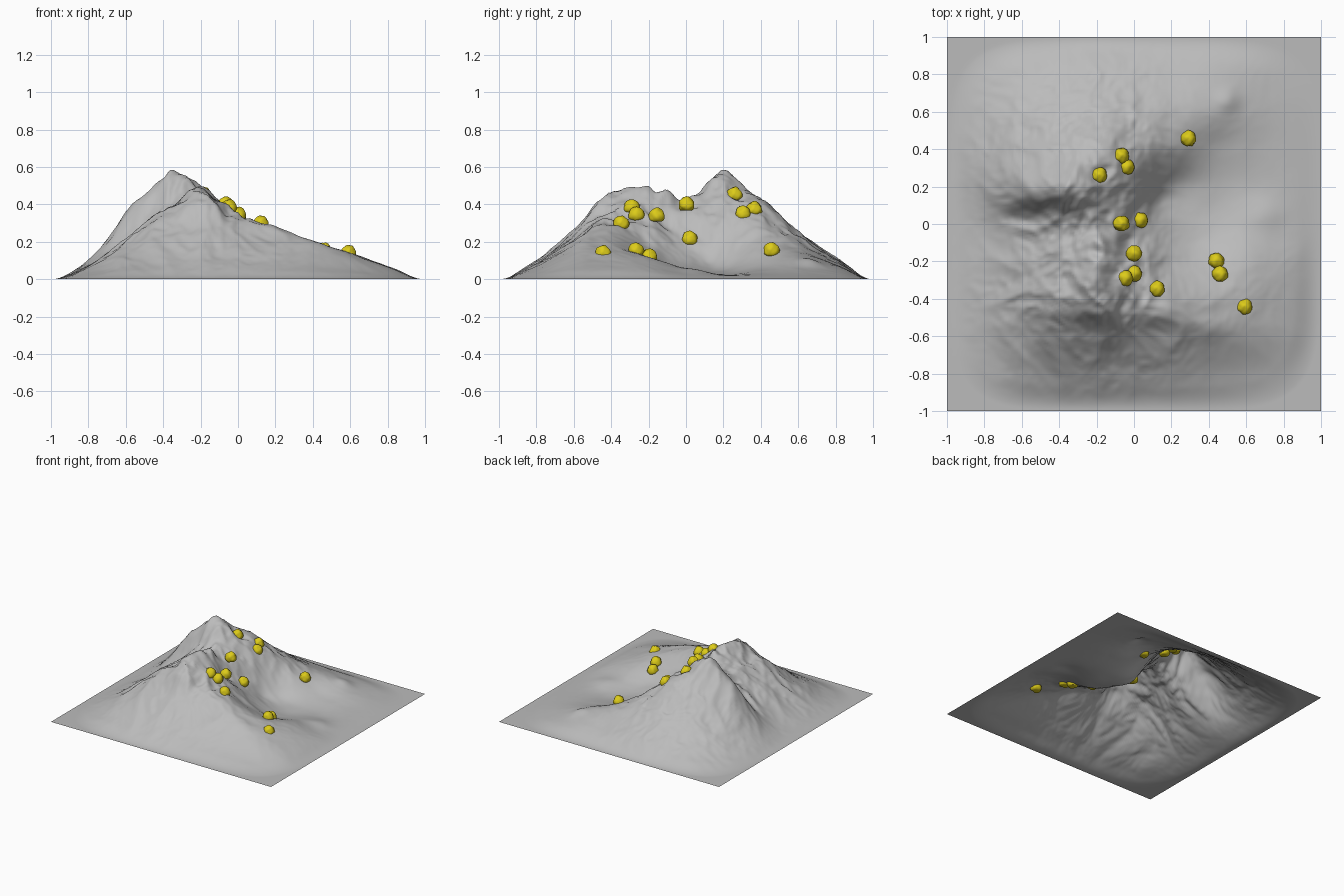
import bpy, bmesh, math, random
from mathutils import Vector, noise

if "Cube" in bpy.data.objects:
    bpy.data.objects.remove(bpy.data.objects["Cube"])

random.seed(4)

def material(name, rgb):
    m = bpy.data.materials.new(name)
    m.diffuse_color = (*rgb, 1)
    m.use_nodes = True
    m.node_tree.nodes["Principled BSDF"].inputs["Base Color"].default_value = m.diffuse_color
    return m

GREY = material("grey rock", (0.50, 0.50, 0.50))
YELLOW = material("yellow", (0.72, 0.60, 0.01))

# Coarse heights in hundredths, 0.2 apart: rows y = 0.8 .. -0.8, columns x = -0.8 .. 0.8
HEIGHTS = [
    [2, 6, 9.5, 11.5, 10, 8, 7, 4, 1],
    [5, 14, 22, 25, 22, 16, 12, 6, 2],
    [8, 23, 36, 42, 31, 18, 7.5, 4, 2],
    [10, 35, 54, 50, 30, 8, 3.5, 2.5, 2],
    [7, 21, 35, 42, 24, 9.5, 4.5, 5.5, 3],
    [7, 20, 35, 47, 33, 18, 12, 11.5, 6],
    [7, 21, 35, 44, 34, 27, 20, 14, 7],
    [5, 15, 23, 26, 22, 20, 16, 12, 6],
    [2, 6, 9, 10, 9, 8, 6.5, 4.5, 2],
]
# Local crests and hollows: x, y, height, radius x, radius y
BUMPS = [(-0.32, 0.2, 0.025, 0.08, 0.08), (-0.2, -0.49, 0.04, 0.12, 0.06),
         (-0.08, 0.0, 0.04, 0.05, 0.08), (0.12, -0.49, 0.02, 0.15, 0.06),
         (0.5, 0.66, 0.02, 0.06, 0.06), (-0.5, 0.05, -0.02, 0.15, 0.05),
         (-0.2, -0.1, 0.03, 0.08, 0.05), (0.12, 0.12, -0.03, 0.08, 0.08),
         (0.35, -0.1, -0.012, 0.1, 0.07), (0.7, 0.05, 0.015, 0.1, 0.08),
         (-0.17, 0.25, -0.04, 0.06, 0.06), (0.36, -0.55, 0.025, 0.16, 0.07),
         (-0.19, -0.29, 0.03, 0.07, 0.1)]

def cell(i, j):
    return HEIGHTS[j][i] / 100 if 0 <= i < 9 and 0 <= j < 9 else 0

def cubic(a, b, c, d, t):
    return b + 0.5 * t * (c - a + t * (2*a - 5*b + 4*c - d + t * (3*(b - c) + d - a)))

def height(x, y):
    u, v = (x + 0.8) / 0.2, (0.8 - y) / 0.2
    i, j = math.floor(u), math.floor(v)
    rows = [cubic(*[cell(i + k, j + r) for k in (-1, 0, 1, 2)], u - i) for r in (-1, 0, 1, 2)]
    h = cubic(*rows, v - j)
    for bx, by, a, rx, ry in BUMPS:
        h += a * math.exp(-((x - bx) / rx) ** 2 - ((y - by) / ry) ** 2)
    # Worn gullies and crags, strongest high on the slopes and to the west
    rough = max(0, min(1, h / 0.35)) * (1.0 if x < 0 else max(0.35, 1 - 2 * x))
    w = noise.noise(Vector((x * 3, y * 3, 5))) * 0.1
    p = Vector((x + w, y - w, 0))
    crag = sum(abs(noise.noise(p * f + Vector((3, 7, f)))) * a
               for f, a in ((5, 1), (10, 0.6), (22, 0.25)))
    h += rough * 0.055 * (0.38 - crag)
    # Fade to the flat, round-cornered border
    edge = (abs(x) ** 5 + abs(y) ** 5) ** 0.2
    t = max(0, min(1, (0.995 - edge) / 0.13))
    return max(0, h) * (1 - (1 - t) ** 2)

def finish(name, bm, mat, angle):
    me = bpy.data.meshes.new(name)
    bm.to_mesh(me)
    bm.free()
    me.materials.append(mat)
    ob = bpy.data.objects.new(name, me)
    bpy.context.collection.objects.link(ob)
    bpy.ops.object.select_all(action='DESELECT')
    ob.select_set(True)
    bpy.context.view_layer.objects.active = ob
    bpy.ops.object.shade_smooth_by_angle(angle=math.radians(angle))

# Mountain: an open sheet
bm = bmesh.new()
bmesh.ops.create_grid(bm, x_segments=160, y_segments=160, size=1)
for v in bm.verts:
    v.co.z = height(v.co.x, v.co.y)
finish("mountain", bm, GREY, 60)

# Boulders resting on the slopes
BOULDERS = [(0.29, 0.457, 0.155), (-0.07, 0.365, 0.375), (-0.04, 0.305, 0.35),
            (-0.187, 0.26, 0.452), (-0.067, 0.003, 0.40), (0.033, 0.02, 0.215),
            (0.0, -0.157, 0.34), (0.0, -0.265, 0.345), (-0.048, -0.29, 0.385),
            (0.122, -0.347, 0.297), (0.44, -0.197, 0.122), (0.46, -0.268, 0.153),
            (0.59, -0.443, 0.14)]
for n, spot in enumerate(BOULDERS, 1):
    bm = bmesh.new()
    bmesh.ops.create_icosphere(bm, subdivisions=3, radius=0.042)
    turn = random.uniform(0, 6)
    for v in bm.verts:
        d = v.co.normalized()
        v.co *= 1 + 0.16 * noise.noise(d * 1.8 + Vector((turn, 2, 1)))
        taper = 1 - 0.12 * d.z
        v.co.x *= taper
        v.co.y *= taper
        v.co.z = max(v.co.z, -0.032)
        v.co += Vector(spot)
    finish(f"boulder_{n}", bm, YELLOW, 45)
